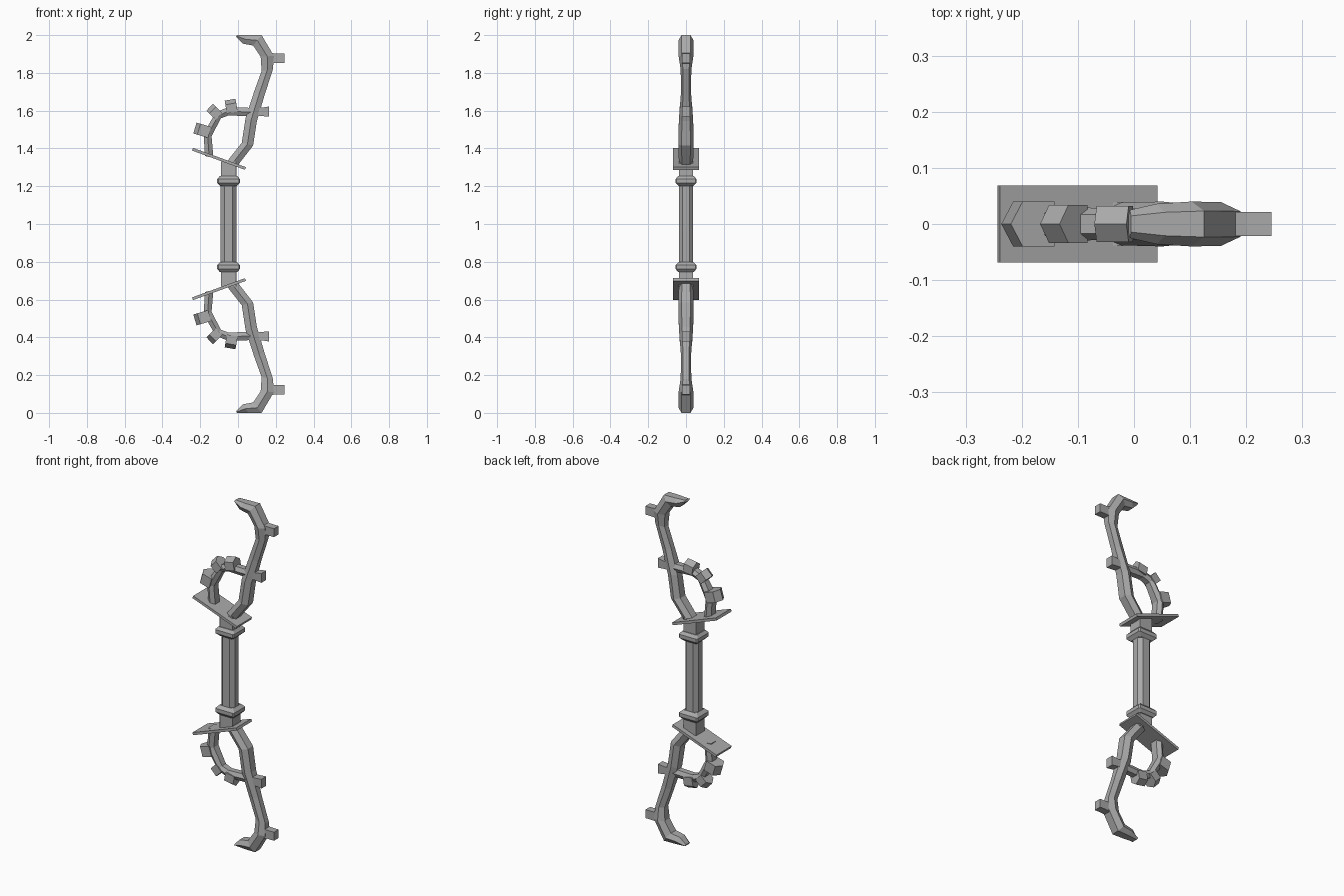
import bpy, bmesh
from math import radians
from mathutils import Vector, Matrix

cube = bpy.data.objects.get("Cube")
if cube:
    bpy.data.objects.remove(cube, do_unlink=True)

GREY = (0.4, 0.4, 0.4, 1)
mat = bpy.data.materials.new("stone grey")
mat.use_nodes = True
mat.diffuse_color = GREY
mat.node_tree.nodes["Principled BSDF"].inputs["Base Color"].default_value = GREY

MID = 1.0       # height of the mirror plane
CX = -0.05      # grip axis


def finish(name, bm, mirror=True):
    """Turn a bmesh into an object, mirrored about the grip centre."""
    bmesh.ops.recalc_face_normals(bm, faces=bm.faces)
    bmesh.ops.translate(bm, verts=bm.verts, vec=(0, 0, -MID))
    mesh = bpy.data.meshes.new(name)
    bm.to_mesh(mesh)
    bm.free()
    mesh.materials.append(mat)
    obj = bpy.data.objects.new(name, mesh)
    obj.location.z = MID
    bpy.context.collection.objects.link(obj)
    if mirror:
        mod = obj.modifiers.new("mirror", 'MIRROR')
        mod.use_axis = (False, False, True)
        mod.use_mirror_merge = False
    return obj


def loft(name, rings, mirror=True):
    """Skin a list of equal vertex rings and cap both ends."""
    bm = bmesh.new()
    loops = [[bm.verts.new(p) for p in ring] for ring in rings]
    n = len(loops[0])
    for a, b in zip(loops, loops[1:]):
        for i in range(n):
            j = (i + 1) % n
            bm.faces.new((a[i], a[j], b[j], b[i]))
    bm.faces.new(loops[0])
    bm.faces.new(loops[-1])
    return finish(name, bm, mirror)


def hexagon(ix, iz, ox, oz, w):
    """Six-sided section: flat inner and outer faces, ridges at the sides."""
    f = w * 0.58
    mx, mz = (ix + ox) / 2, (iz + oz) / 2
    return [(ix, -f, iz), (mx, -w, mz), (ox, -f, oz),
            (ox, f, oz), (mx, w, mz), (ix, f, iz)]


def octagon(z, hx, hy, c):
    """Rectangle with clipped corners at height z."""
    pts = [(hx, c - hy), (hx, hy - c), (hx - c, hy), (c - hx, hy),
           (-hx, hy - c), (-hx, c - hy), (c - hx, -hy), (hx - c, -hy)]
    return [(CX + x, y, z) for x, y in pts]


# Curved limbs: inner x, inner z, outer x, outer z, half width
limb = [(-0.08, 1.31, -0.01, 1.30, 0.038), (-0.055, 1.335, 0.01, 1.325, 0.038),
        (0.02, 1.43, 0.08, 1.415, 0.04), (0.04, 1.56, 0.10, 1.545, 0.038),
        (0.085, 1.70, 0.14, 1.68, 0.027), (0.125, 1.81, 0.185, 1.82, 0.028),
        (0.12, 1.885, 0.19, 1.89, 0.039), (0.08, 1.945, 0.125, 2.0, 0.04),
        (0.025, 1.955, 0.055, 2.0, 0.036), (-0.01, 1.99, -0.005, 2.0, 0.025)]
loft("limb", [hexagon(*s) for s in limb])

# Arched side brace
brace = [(-0.13, 1.35, -0.175, 1.36, 0.036), (-0.14, 1.465, -0.182, 1.48, 0.036),
         (-0.09, 1.56, -0.118, 1.59, 0.03), (-0.05, 1.575, -0.055, 1.618, 0.028),
         (0.07, 1.57, 0.07, 1.615, 0.028)]
loft("brace", [hexagon(*s) for s in brace])

# Teeth on the brace, each with a ridged end: base centre, tip centre, half size
teeth = [((-0.15, 1.485), (-0.228, 1.508), 0.03, 0.04),
         ((-0.10, 1.57), (-0.15, 1.618), 0.025, 0.034),
         ((-0.03, 1.59), (-0.042, 1.658), 0.029, 0.032)]
for k, (base, tip, half, w) in enumerate(teeth):
    b, t = Vector((base[0], 0, base[1])), Vector((tip[0], 0, tip[1]))
    d = (t - b).normalized()
    side = Vector((d.z, 0, -d.x)) * half
    y = Vector((0, w, 0))
    shoulder = t - d * 0.022
    outline = [b - y, shoulder - y, t, shoulder + y, b + y]
    loft(f"tooth_{k + 1}", [[p + side * s for p in outline] for s in (-1, 1)])

# Square pegs on the outer side of the limb
pegs = [("end_peg", (0.15, 1.845, 1.91), (0.20, 1.853, 1.902), (0.245, 1.853, 1.902), 0.021),
        ("middle_peg", (0.07, 1.57, 1.62), (0.12, 1.572, 1.615), (0.165, 1.568, 1.622), 0.022)]
for name, *stations, w in pegs:
    loft(name, [[(x, -w, lo), (x, w, lo), (x, w, hi), (x, -w, hi)]
                for x, lo, hi in stations])

# Tilted guard plates
bm = bmesh.new()
place = (Matrix.Translation((-0.101, 0, 1.345)) @ Matrix.Rotation(radians(20), 4, 'Y')
         @ Matrix.Diagonal((0.298, 0.138, 0.015, 1)))
bmesh.ops.create_cube(bm, size=1, matrix=place)
finish("guard_plate", bm)

# Necks between the collars and plates
loft("neck", [octagon(z, 0.041, 0.038, 0.001) for z in (1.24, 1.33)])

# Bevelled collars
collar = [(1.2, 0.042, 0.038), (1.217, 0.06, 0.055),
          (1.238, 0.06, 0.055), (1.254, 0.046, 0.042)]
loft("collar", [octagon(z, hx, hy, 0.006) for z, hx, hy in collar])

# Eight-sided grip
loft("grip", [octagon(z, 0.042, 0.038, 0.02) for z in (0.78, 1.22)], mirror=False)
